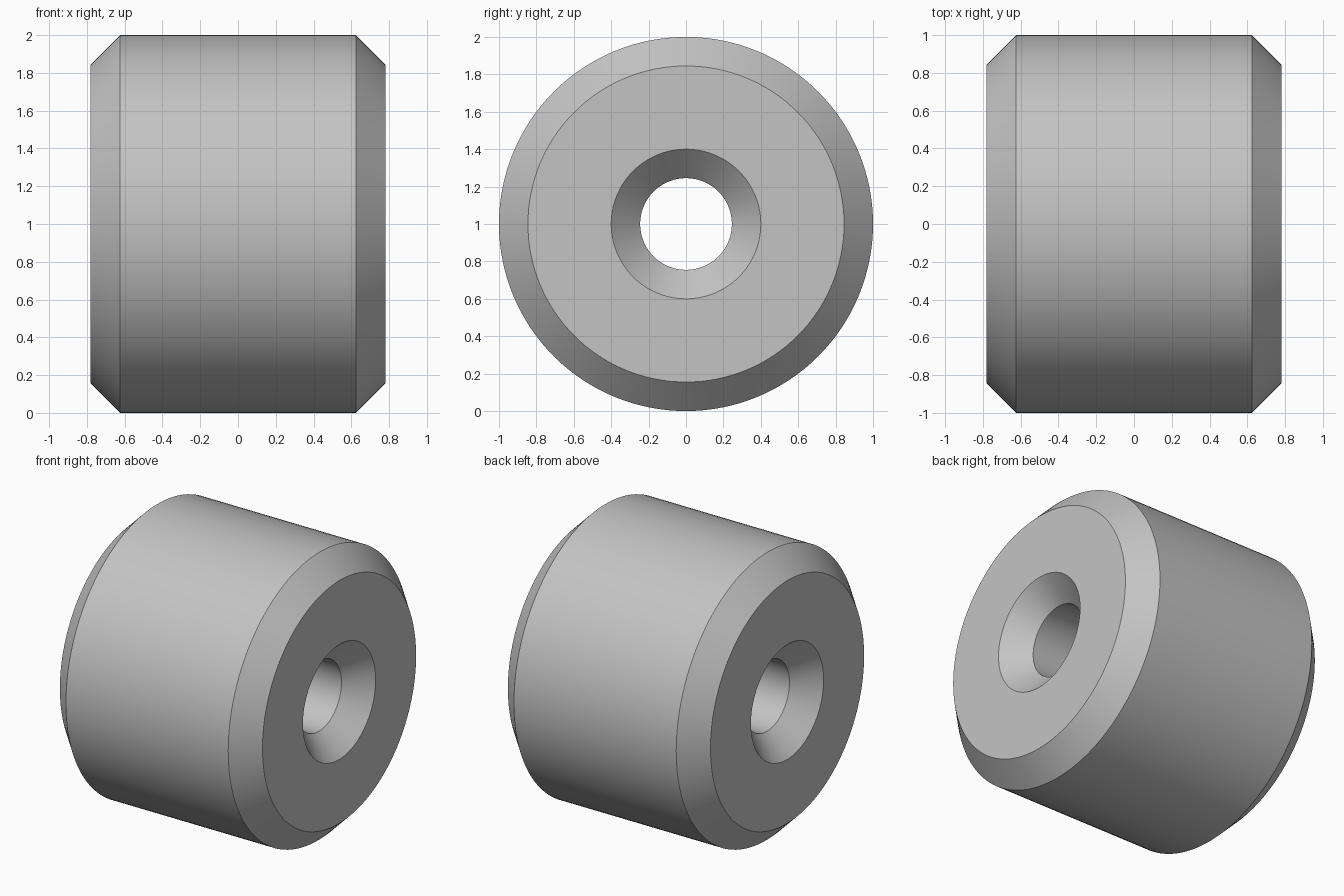
import bpy
import bmesh
import math
from mathutils import Matrix, Vector

if "Cube" in bpy.data.objects:
    bpy.data.objects.remove(bpy.data.objects["Cube"], do_unlink=True)

SEGMENTS = 128
HALF_WIDTH = 0.78
RADIUS = 1.0
BORE = 0.245
CHAMFER = 0.155

# Plain grey material
grey = bpy.data.materials.new("Plain grey")
grey.use_nodes = True
colour = (0.55, 0.55, 0.55, 1)
grey.diffuse_color = colour
grey.node_tree.nodes["Principled BSDF"].inputs["Base Color"].default_value = colour

# Half cross-section as (x, radius), from the bore out to the rim
half = [
    (HALF_WIDTH - CHAMFER, BORE),
    (HALF_WIDTH, BORE + CHAMFER),
    (HALF_WIDTH, RADIUS - CHAMFER),
    (HALF_WIDTH - CHAMFER, RADIUS),
]
profile = half + [(-x, r) for x, r in reversed(half)]

# Turn the closed section about the x axis
bm = bmesh.new()
verts = [bm.verts.new((x, 0, r)) for x, r in profile]
edges = [bm.edges.new((v, verts[(i + 1) % len(verts)])) for i, v in enumerate(verts)]
bmesh.ops.spin(bm, geom=verts + edges, cent=(0, 0, 0), axis=(1, 0, 0),
               angle=math.tau, steps=SEGMENTS, use_duplicate=False)
bmesh.ops.remove_doubles(bm, verts=bm.verts, dist=0.0001)
bmesh.ops.recalc_face_normals(bm, faces=bm.faces)
bmesh.ops.transform(bm, matrix=Matrix.Translation(Vector((0, 0, RADIUS))), verts=bm.verts)

mesh = bpy.data.meshes.new("chamfered_roller")
bm.to_mesh(mesh)
bm.free()
mesh.materials.append(grey)
roller = bpy.data.objects.new("chamfered_roller", mesh)
bpy.context.collection.objects.link(roller)

# Smooth round surfaces with crisp chamfer edges
bpy.ops.object.select_all(action="DESELECT")
roller.select_set(True)
bpy.context.view_layer.objects.active = roller
bpy.ops.object.shade_smooth_by_angle(angle=math.radians(30))
